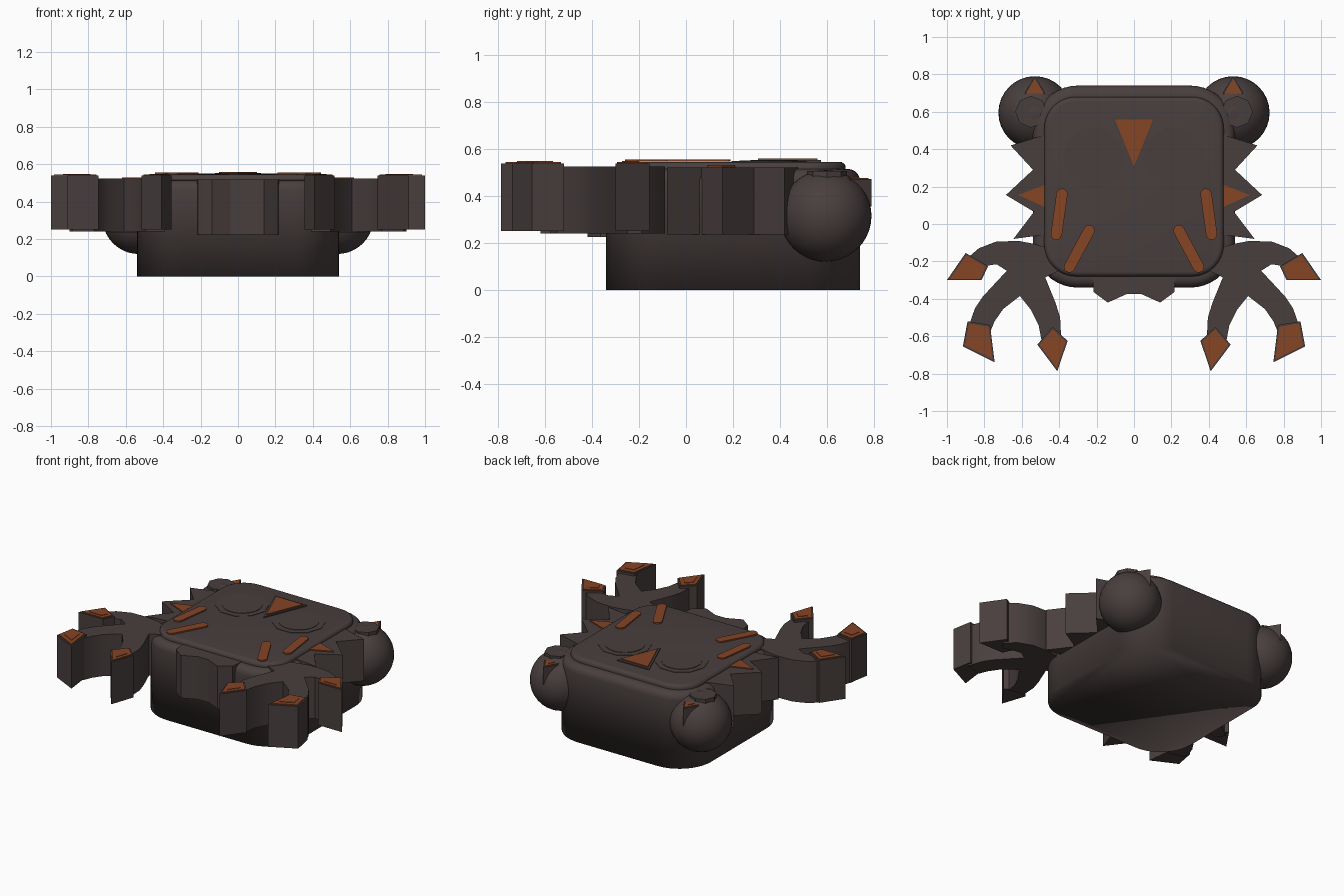
import bpy, bmesh, math
from mathutils import Vector

if "Cube" in bpy.data.objects:
    bpy.data.objects.remove(bpy.data.objects["Cube"])


def material(name, rgb):
    m = bpy.data.materials.new(name)
    m.diffuse_color = (*rgb, 1)
    m.use_nodes = True
    m.node_tree.nodes["Principled BSDF"].inputs["Base Color"].default_value = m.diffuse_color
    return m


FUR = material("dark_brown", (0.066, 0.049, 0.048))
ORANGE = material("burnt_orange", (0.235, 0.058, 0.018))


def finish(bm, name, mat):
    bmesh.ops.recalc_face_normals(bm, faces=bm.faces)
    me = bpy.data.meshes.new(name)
    bm.to_mesh(me)
    bm.free()
    me.materials.append(mat)
    ob = bpy.data.objects.new(name, me)
    bpy.context.collection.objects.link(ob)
    return ob


def stack(name, rings, mat):
    """Skin a stack of equal-length rings given as (outline, z)."""
    bm = bmesh.new()
    loops = [[bm.verts.new((x, y, z)) for x, y in pts] for pts, z in rings]
    n = len(loops[0])
    for a, b in zip(loops, loops[1:]):
        for i in range(n):
            j = (i + 1) % n
            bm.faces.new((a[i], a[j], b[j], b[i]))
    bm.faces.new(loops[0])
    bm.faces.new(loops[-1])
    return finish(bm, name, mat)


def prism(name, pts, z0, z1, mat=FUR):
    return stack(name, [(pts, z0), (pts, z1)], mat)


def flip(pts, s):
    return [(s * x, y) for x, y in pts]


def shrink(pts, k):
    cx = sum(p[0] for p in pts) / len(pts)
    cy = sum(p[1] for p in pts) / len(pts)
    return [(cx + (x - cx) * k, cy + (y - cy) * k) for x, y in pts]


def rounded_square(half, r, cy=0.2, seg=10):
    pts = []
    for q, (sx, sy) in enumerate([(1, 1), (-1, 1), (-1, -1), (1, -1)]):
        for i in range(seg + 1):
            a = math.pi / 2 * (q + i / seg)
            pts.append((sx * (half - r) + r * math.cos(a),
                        cy + sy * (half - r) + r * math.sin(a)))
    return pts


def disc(cx, cy, r, n):
    return [(cx + r * math.cos(2 * math.pi * i / n),
             cy + r * math.sin(2 * math.pi * i / n)) for i in range(n)]


def capsule(a, b, r, seg=6):
    a, b = Vector(a), Vector(b)
    d = math.atan2(b.y - a.y, b.x - a.x)
    pts = []
    for c, start in ((b, d - math.pi / 2), (a, d + math.pi / 2)):
        for i in range(seg + 1):
            t = start + math.pi * i / seg
            pts.append((c.x + r * math.cos(t), c.y + r * math.sin(t)))
    return pts


def smooth(ob, sharp_angle=None):
    bpy.ops.object.select_all(action='DESELECT')
    ob.select_set(True)
    bpy.context.view_layer.objects.active = ob
    if sharp_angle is None:
        bpy.ops.object.shade_smooth()
    else:
        bpy.ops.object.shade_smooth_by_angle(angle=math.radians(sharp_angle))


def soft_block(name, half, r, z0, z1, bevel):
    rings = [(rounded_square(half, r), z0)]
    for i in range(6):
        a = math.pi / 2 * i / 5
        inset = bevel * (1 - math.cos(a))
        rings.append((rounded_square(half - inset, r - inset),
                      z1 - bevel + bevel * math.sin(a)))
    return stack(name, rings, FUR)


# Head block and the raised face plate
smooth(soft_block("head", 0.54, 0.24, 0.0, 0.515, 0.05))
smooth(soft_block("face_plate", 0.48, 0.17, 0.49, 0.545, 0.025), 40)

# Chin tuft
half_chin = [(0.04, -0.375), (0.14, -0.42), (0.215, -0.365), (0.225, -0.25)]
prism("chin_tuft", half_chin + flip(half_chin, -1)[::-1], 0.225, 0.518)

# Forehead mark
mark = [(-0.122, 0.575), (0.122, 0.575), (0, 0.275)]
prism("forehead_base", mark, 0.53, 0.552)
prism("forehead_mark", shrink(mark, 0.84), 0.552, 0.559, ORANGE)

# Outlines for the left side, mirrored for the right
cheek = [(-0.42, 0.50), (-0.50, 0.47), (-0.66, 0.42), (-0.54, 0.29),
         (-0.685, 0.155), (-0.535, 0.065), (-0.645, -0.08), (-0.42, -0.05)]
cheek_mark = [(-0.62, 0.155), (-0.475, 0.21), (-0.475, 0.09)]
arm = [(-0.38, -0.05), (-0.47, -0.125), (-0.54, -0.105), (-0.62, -0.09),
       (-0.74, -0.095), (-0.83, -0.13), (-0.90, -0.19), (-0.86, -0.25),
       (-0.80, -0.225), (-0.735, -0.215), (-0.68, -0.25), (-0.75, -0.325),
       (-0.81, -0.39), (-0.85, -0.45), (-0.885, -0.55), (-0.77, -0.58),
       (-0.745, -0.52), (-0.70, -0.455), (-0.61, -0.385), (-0.55, -0.46),
       (-0.51, -0.54), (-0.495, -0.62), (-0.39, -0.60), (-0.395, -0.50),
       (-0.42, -0.42), (-0.475, -0.285), (-0.40, -0.25), (-0.36, -0.2)]
claws = {
    "outer": [(-0.90, -0.155), (-0.78, -0.225), (-0.815, -0.30), (-1.0, -0.30)],
    "middle": [(-0.89, -0.52), (-0.77, -0.54), (-0.745, -0.74),
               (-0.915, -0.655)],
    "inner": [(-0.41, -0.787), (-0.355, -0.625), (-0.435, -0.55),
              (-0.517, -0.645)],
}
ear_tip = [(-0.61, 0.655), (-0.45, 0.655), (-0.53, 0.79)]

for s, side in ((1, "left"), (-1, "right")):
    # Ears: ball, inner pad and pointed tip
    bm = bmesh.new()
    bmesh.ops.create_uvsphere(bm, u_segments=32, v_segments=20, radius=0.195)
    bmesh.ops.translate(bm, verts=bm.verts, vec=(-0.53 * s, 0.595, 0.315))
    smooth(finish(bm, side + "_ear", FUR))
    prism(side + "_ear_pad", flip(disc(-0.55, 0.6, 0.085, 8), s), 0.4, 0.507)
    prism(side + "_ear_tip", flip(ear_tip, s), 0.355, 0.472)
    prism(side + "_ear_mark", shrink(flip(ear_tip, s), 0.85), 0.472, 0.477,
          ORANGE)
    prism(side + "_ear_mark_inset", shrink(flip(ear_tip, s), 0.42), 0.477,
          0.48, ORANGE)

    # Cheek spikes
    prism(side + "_cheek_spikes", flip(cheek, s), 0.235, 0.522)
    prism(side + "_cheek_mark", flip(cheek_mark, s), 0.522, 0.529, ORANGE)

    # Three-fingered paw with claws
    smooth(prism(side + "_paw", flip(arm, s), 0.24, 0.525), 35)
    for key, pts in claws.items():
        p = flip(pts, s)
        prism(f"{side}_{key}_claw", p, 0.25, 0.539)
        prism(f"{side}_{key}_claw_top", shrink(p, 0.87), 0.539, 0.545, ORANGE)
        prism(f"{side}_{key}_claw_inset", shrink(p, 0.5), 0.545, 0.548, ORANGE)

    # Eyes: faceted rim with a round disc
    prism(side + "_eye_rim", disc(-0.215 * s, 0.353, 0.168, 10), 0.54, 0.548)
    prism(side + "_eye", disc(-0.215 * s, 0.353, 0.125, 32), 0.54, 0.551)

    # Face stripes
    for n, (a, b) in enumerate((((-0.385, 0.16), (-0.415, -0.055)),
                                ((-0.24, -0.035), (-0.345, -0.23)))):
        prism(f"{side}_stripe_{n + 1}", flip(capsule(a, b, 0.03), s),
              0.546, 0.555, ORANGE)
